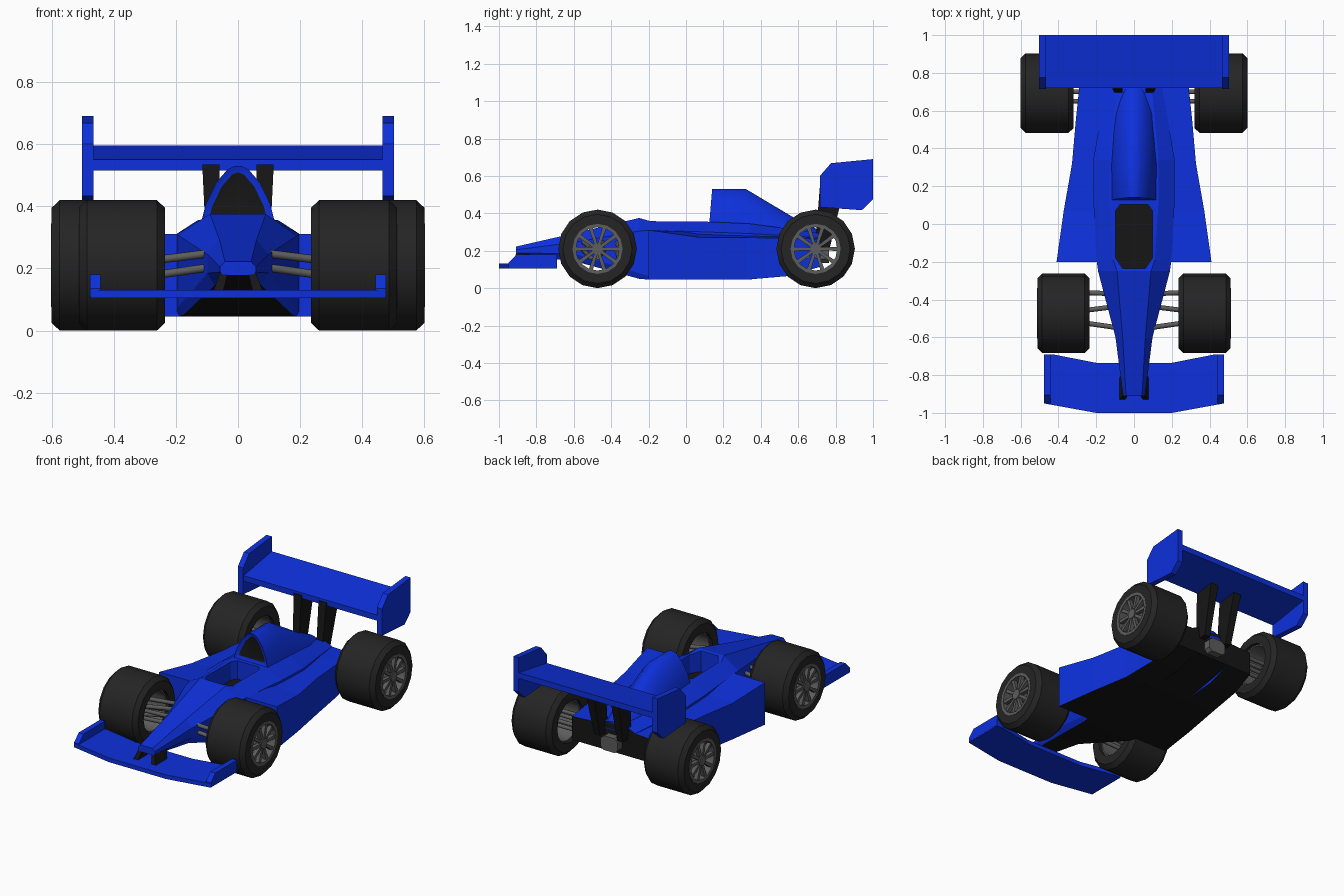
import bpy, bmesh, math
from mathutils import Vector

if "Cube" in bpy.data.objects:
    bpy.data.objects.remove(bpy.data.objects["Cube"])


def material(name, rgb):
    m = bpy.data.materials.new(name)
    m.diffuse_color = (*rgb, 1)
    m.use_nodes = True
    m.node_tree.nodes["Principled BSDF"].inputs["Base Color"].default_value = m.diffuse_color
    return m


BLUE = material("body blue", (0.004, 0.03, 0.72))
BLACK = material("floor black", (0.008, 0.008, 0.008))
TYRE = material("tyre rubber", (0.018, 0.018, 0.018))
GREY = material("metal grey", (0.11, 0.11, 0.11))


def finish(name, bm, mats, rule=None, smooth=None):
    bmesh.ops.recalc_face_normals(bm, faces=bm.faces)
    bm.normal_update()
    if rule:
        for f in bm.faces:
            f.material_index = rule(f)
    me = bpy.data.meshes.new(name)
    bm.to_mesh(me)
    bm.free()
    ob = bpy.data.objects.new(name, me)
    bpy.context.collection.objects.link(ob)
    for m in mats:
        me.materials.append(m)
    if smooth:
        bpy.ops.object.select_all(action='DESELECT')
        ob.select_set(True)
        bpy.context.view_layer.objects.active = ob
        bpy.ops.object.shade_smooth_by_angle(angle=math.radians(smooth))
    return ob


def loft_mesh(sections, ring=False):
    bm = bmesh.new()
    rows = [[bm.verts.new(p) for p in s] for s in sections]
    n = len(rows[0])
    pairs = list(zip(rows, rows[1:])) + ([(rows[-1], rows[0])] if ring else [])
    for a, b in pairs:
        for i in range(n):
            j = (i + 1) % n
            bm.faces.new((a[i], a[j], b[j], b[i]))
    if not ring:
        bm.faces.new(rows[0])
        bm.faces.new(rows[-1])
    return bm


def loft(name, sections, mats, rule=None, smooth=None, ring=False):
    return finish(name, loft_mesh(sections, ring), mats, rule, smooth)


def prism(name, pts, axis, lo, hi, mats, rule=None):
    def at(p, d):
        c = list(p)
        c.insert(axis, d)
        return c
    return loft(name, [[at(p, d) for p in pts] for d in (lo, hi)], mats, rule)


def lathe(name, profile, cy, cz, sides, mat, smooth=30):
    rows = []
    for k in range(sides):
        a = 2 * math.pi * k / sides
        rows.append([(x, cy + r * math.sin(a), cz + r * math.cos(a)) for x, r in profile])
    return loft(name, rows, [mat], smooth=smooth, ring=True)


def rod(name, a, b, r, mat, sides=8):
    a, b = Vector(a), Vector(b)
    q = (b - a).to_track_quat('Z', 'Y')
    ring = [q @ Vector((r * math.cos(2 * math.pi * k / sides), r * math.sin(2 * math.pi * k / sides), 0))
            for k in range(sides)]
    return loft(name, [[p + v for v in ring] for p in (a, b)], [mat], smooth=50)


def mirror_x(pts):
    return pts + [(-x, y) for x, y in reversed(pts)]


# undersides and the tail face are black
def under_black(f):
    return 1 if f.normal.z < -0.7 or f.normal.y > 0.8 else 0


# central body: y, bottom half width, bottom z, side half width, low z, high z, top half width, top z
stations = [(-0.91, .045, .178, .058, .188, .205, .042, .222),
            (-0.60, .075, .145, .098, .185, .245, .060, .293),
            (-0.25, .175, .050, .190, .080, .305, .090, .375),
            (-0.19, .190, .045, .198, .060, .310, .110, .358),
            (0.12, .200, .045, .215, .060, .300, .130, .355),
            (0.34, .200, .045, .215, .060, .292, .130, .345),
            (0.72, .140, .115, .150, .120, .270, .095, .295)]
sections = []
for y, b, zb, s, z1, z2, t, zt in stations:
    half = [(b, zb), (s, z1), (s, z2), (t, zt)]
    sections.append([(x, y, z) for x, z in mirror_x(half)])
body = loft("central_body", sections, [BLUE, BLACK], under_black)

# cockpit opening, blue walls and black floor
outline = mirror_x([(.06, -.235), (.097, -.18), (.097, .07), (.075, .102)])
cutter = prism("cockpit_cutter", outline, 2, .24, .6, [BLUE, BLACK],
               lambda f: 1 if f.normal.z < -.7 else 0)
cutter.hide_render = True
cut = body.modifiers.new("cockpit", 'BOOLEAN')
cut.operation = 'DIFFERENCE'
cut.solver = 'EXACT'
cut.object = cutter
bpy.ops.object.select_all(action='DESELECT')
bpy.context.view_layer.objects.active = body
body.select_set(True)
bpy.ops.object.modifier_apply(modifier="cockpit")
bpy.data.objects.remove(cutter)

# engine cover with dark air intake
arch = [(1, 0), (.88, .32), (.6, .7), (.28, .94)]
sections = []
for y, w, z0, z1 in [(.125, .118, .35, .53), (.32, .122, .33, .53), (.58, .105, .29, .375), (.72, .085, .25, .305)]:
    sections.append([(x * w, y + (.015 * h if y < .2 else 0), z0 + h * (z1 - z0))
                     for x, h in mirror_x(arch[:] + [(.08, 1)])])
bm = loft_mesh(sections)
bmesh.ops.recalc_face_normals(bm, faces=bm.faces)
bm.normal_update()
mouth = min(bm.faces, key=lambda f: f.calc_center_median().y)
bmesh.ops.inset_region(bm, faces=[mouth], thickness=.022, depth=0, use_even_offset=True)
bmesh.ops.translate(bm, verts=mouth.verts, vec=(0, .012, 0))
mouth.material_index = 1
finish("engine_cover", bm, [BLUE, BLACK], smooth=35)

# tail gearbox
prism("gearbox", mirror_x([(.04, .135), (.06, .155), (.06, .205), (.035, .225)]), 1, .70, .765, [GREY])

# front wing
prism("front_wing", mirror_x([(.2, -1), (.475, -.95), (.475, -.69), (.43, -.69), (.2, -.735)]),
      2, .105, .131, [BLUE])
# rear wing
prism("rear_wing", [(.72, .515), (.72, .55), (1, .596), (1, .56)], 0, -.48, .48, [BLUE])

for s, side in ((1, "right"), (-1, "left")):
    # side pod: y, outer x, bottom z, outer top z, inner top z
    pod = [(-.2, .41, .045, .31, .312), (.07, .372, .045, .272, .298),
           (.32, .328, .045, .27, .288), (.55, .308, .065, .268, .278), (.72, .29, .115, .262, .27)]
    loft(side + "_side_pod", [[(s * .12, y, zb), (s * xo, y, zb), (s * xo, y, zo), (s * .12, y, zi)]
                              for y, xo, zb, zo, zi in pod], [BLUE, BLACK], under_black)

    # wing end plates
    prism(side + "_front_end_plate", [(-.95, .11), (-.95, .135), (-.905, .18), (-.69, .18), (-.69, .11)],
          0, s * .442, s * .476, [BLUE])
    prism(side + "_rear_end_plate", [(.716, .6), (.775, .668), (1, .69), (1, .475), (.94, .417), (.716, .433)],
          0, s * .465, s * .502, [BLUE])

    # wing struts
    def slab(x0, x1, y0, y1, z):
        return [(s * x0, y0, z), (s * x1, y0, z), (s * x1, y1, z), (s * x0, y1, z)]
    loft(side + "_nose_strut", [slab(.048, .08, -.93, -.82, .125), slab(.03, .055, -.905, -.78, .195)], [BLACK])
    loft(side + "_rear_wing_strut", [slab(.06, .10, .69, .77, .22), slab(.06, .115, .715, .845, .535)], [BLACK])

    # wheels
    for end, xi, xo, cy in (("front", .235, .512, -.473), ("rear", .32, .6, .693)):
        cz, tag = .21, side + "_" + end
        lathe(tag + "_tyre", [(s * x, r) for x, r in
                              [(xi, .13), (xi, .185), (xi + .026, .21), (xo - .026, .21), (xo, .185), (xo, .13)]],
              cy, cz, 16, TYRE)
        lathe(tag + "_rim", [(s * x, r) for x, r in
                             [(xi + .02, .134), (xo + .002, .134), (xo + .002, .116), (xi + .02, .122)]],
              cy, cz, 16, GREY)
        rod(tag + "_hub", (s * (xi + .1), cy, cz), (s * (xo + .002), cy, cz), .032, GREY, 12)
        for k in range(10):
            a = 2 * math.pi * (k + .5) / 10
            d, n = Vector((0, math.sin(a), math.cos(a))), Vector((0, math.cos(a), -math.sin(a)))
            rows = []
            for r, w in ((.02, .008), (.124, .011)):
                c = Vector((0, cy, cz)) + d * r
                rows.append([c + n * w * u + Vector((s * (xo - e), 0, 0))
                             for u, e in ((-1, .028), (1, .028), (1, .004), (-1, .004))])
            loft("%s_spoke_%d" % (tag, k + 1), rows, [GREY])

    # front suspension arms
    for level, zi, zo in (("upper", .25, .215), ("lower", .205, .165)):
        for k, (yi, yo) in enumerate(((-.37, -.36), (-.435, -.47), (-.55, -.51))):
            rod("%s_front_%s_arm_%d" % (side, level, k + 1), (s * .08, yi, zi), (s * .36, yo, zo), .013, GREY)
    # rear suspension arms
    for k, (y, z) in enumerate(((.65, .24), (.70, .24), (.65, .17), (.70, .17))):
        rod("%s_rear_arm_%d" % (side, k + 1), (s * .22, y, z), (s * .45, y, z), .012, GREY)
